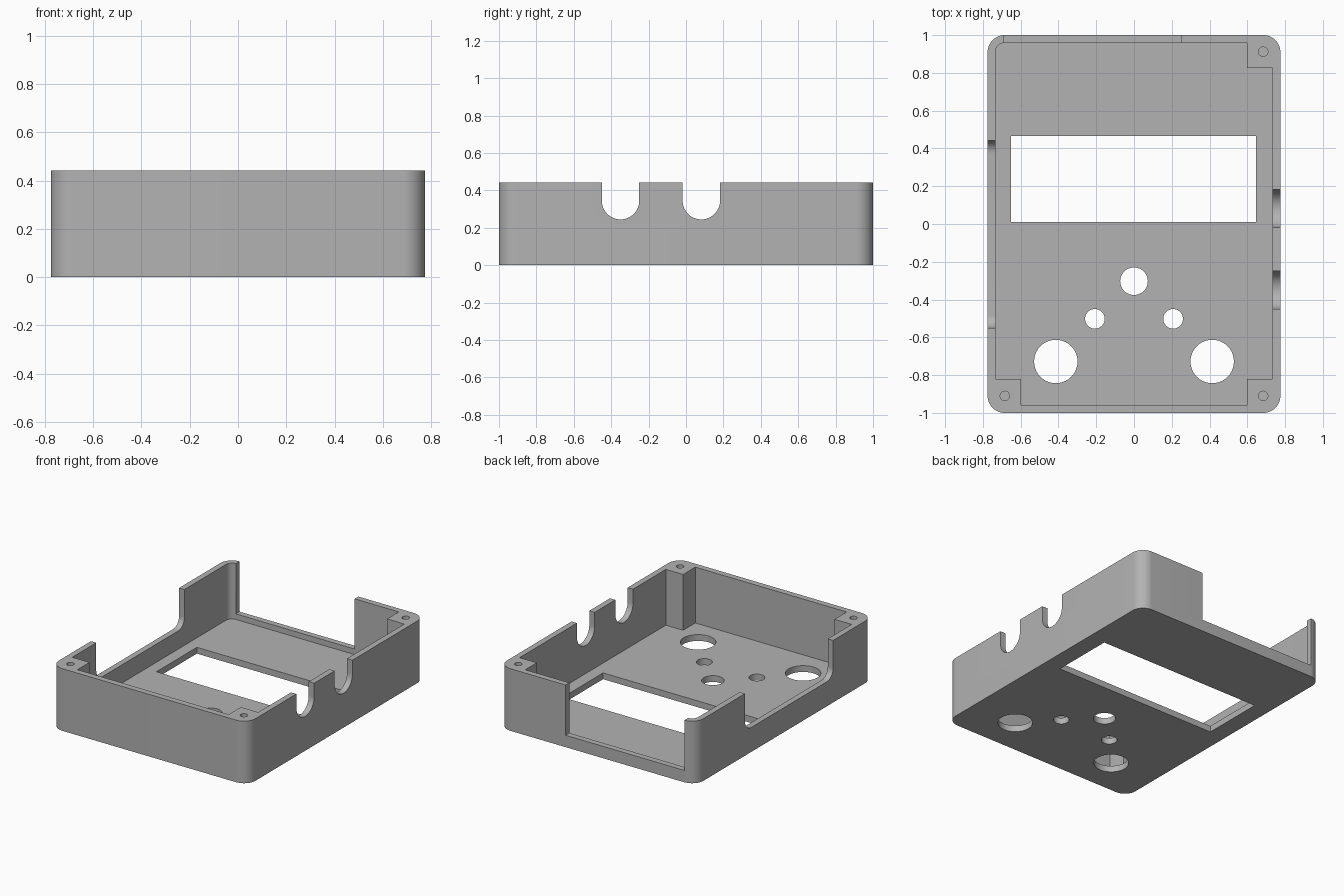
import bpy, bmesh, math
from mathutils import Vector

if "Cube" in bpy.data.objects:
    bpy.data.objects.remove(bpy.data.objects["Cube"])

W, L, H = 0.775, 1.0, 0.443      # half width, half length, height
FLOOR = 0.045

grey = bpy.data.materials.new("plastic grey")
grey.diffuse_color = (0.45, 0.45, 0.45, 1)
grey.use_nodes = True
grey.node_tree.nodes["Principled BSDF"].inputs["Base Color"].default_value = grey.diffuse_color


def arc(cx, cy, r, a0, a1, n=12):
    return [(cx + r * math.cos(math.radians(a0 + (a1 - a0) * i / n)),
             cy + r * math.sin(math.radians(a0 + (a1 - a0) * i / n))) for i in range(n + 1)]


def prism(name, pts, lo, hi, axis="z"):
    """Extrude a 2D profile: (x, y) along z, or (y, z) along x."""
    place = (lambda p: (p[0], p[1], lo)) if axis == "z" else (lambda p: (lo, p[0], p[1]))
    step = Vector((0, 0, hi - lo)) if axis == "z" else Vector((hi - lo, 0, 0))
    bm = bmesh.new()
    face = bm.faces.new([bm.verts.new(place(p)) for p in pts])
    out = bmesh.ops.extrude_face_region(bm, geom=[face], use_keep_orig=True)
    bmesh.ops.translate(bm, vec=step, verts=[v for v in out["geom"] if isinstance(v, bmesh.types.BMVert)])
    bmesh.ops.recalc_face_normals(bm, faces=bm.faces[:])
    mesh = bpy.data.meshes.new(name)
    bm.to_mesh(mesh)
    bm.free()
    mesh.materials.append(grey)
    obj = bpy.data.objects.new(name, mesh)
    bpy.context.collection.objects.link(obj)
    return obj


def rect(x0, x1, y0, y1):
    return [(x0, y0), (x1, y0), (x1, y1), (x0, y1)]


def slot(y0, y1, bottom, r):
    """U-shaped notch profile, open above the rim."""
    return ([(y1, H + 0.1), (y0, H + 0.1)] + arc(y0 + r, bottom + r, r, 180, 270)
            + arc(y1 - r, bottom + r, r, 270, 360)[(1 if y1 - y0 < 2 * r + 1e-4 else 0):])


# Outer shell with rounded vertical corners
r = 0.09
outline = (arc(W - r, L - r, r, 0, 90) + arc(-W + r, L - r, r, 90, 180)
           + arc(-W + r, -L + r, r, 180, 270) + arc(W - r, -L + r, r, 270, 360))
case = prism("case_shell", outline, 0, H)

# Cavity profile, leaving screw posts in three corners
ix, iy0, iy1, px = 0.733, -0.957, 0.958, 0.597
cavity = [(-px, iy0), (px, iy0), (px, -0.82), (ix, -0.82), (ix, 0.827), (px, 0.827), (px, iy1)]
cavity += arc(-ix + 0.045, iy1 - 0.045, 0.045, 90, 180, 8)
cavity += [(-ix, -0.82), (-px, -0.82)]
cutters = [prism("cavity", cavity, FLOOR, H + 0.1)]

# Display window and button holes through the floor
cutters.append(prism("window", rect(-0.65, 0.647, 0.01, 0.465), -0.1, 0.2))
for x, y, rad in [(0, -0.303, 0.073), (-0.207, -0.502, 0.052), (0.207, -0.502, 0.052),
                  (-0.414, -0.728, 0.115), (0.414, -0.728, 0.115)]:
    cutters.append(prism("button_hole", arc(x, y, rad, 0, 360, 40)[:-1], -0.1, 0.2))

# Blind screw holes in the posts
for x, y in [(0.684, 0.912), (0.684, -0.91), (-0.684, -0.91)]:
    cutters.append(prism("screw_hole", arc(x, y, 0.025, 0, 360, 20)[:-1], 0.2, H + 0.1))

# Opening in the back wall
cutters.append(prism("back_opening", rect(-0.688, 0.25, 0.9, 1.1), 0.085, H + 0.1))

# Cable notches on the right, wide notch on the left
for y in (-0.35, 0.082):
    cutters.append(prism("cable_notch", slot(y - 0.1, y + 0.1, 0.245, 0.1), 0.7, 0.9, "x"))
cutters.append(prism("side_notch", slot(-0.55, 0.443, 0.175, 0.07), -0.9, -0.7, "x"))

for c in cutters:
    mod = case.modifiers.new(c.name, "BOOLEAN")
    mod.operation, mod.solver, mod.object = "DIFFERENCE", "EXACT", c

# Apply the cuts and remove the cutters
bpy.context.view_layer.objects.active = case
case.select_set(True)
for name in [m.name for m in case.modifiers]:
    bpy.ops.object.modifier_apply(modifier=name)
for c in cutters:
    bpy.data.objects.remove(c)
bpy.ops.object.select_all(action="DESELECT")
case.select_set(True)
bpy.ops.object.shade_smooth_by_angle(angle=math.radians(30))
